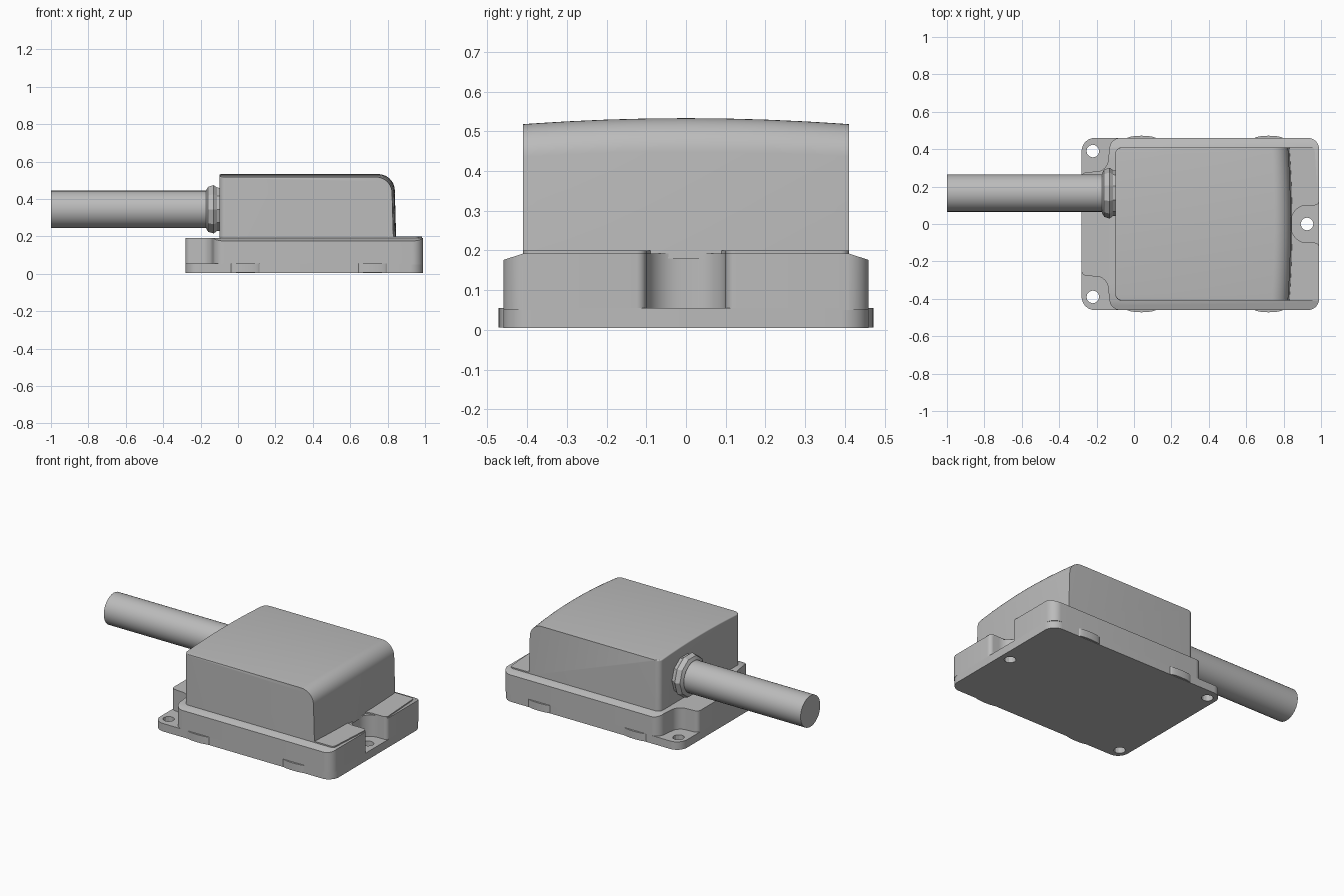
import bpy, bmesh, math
from mathutils import Vector

if "Cube" in bpy.data.objects:
    bpy.data.objects.remove(bpy.data.objects["Cube"])

grey = bpy.data.materials.new("housing grey")
grey.use_nodes = True
COLOUR = (0.5, 0.5, 0.5, 1)
grey.diffuse_color = COLOUR
grey.node_tree.nodes["Principled BSDF"].inputs["Base Color"].default_value = COLOUR


def finish(bm, name, angle=35):
    bmesh.ops.recalc_face_normals(bm, faces=bm.faces)
    mesh = bpy.data.meshes.new(name)
    bm.to_mesh(mesh)
    bm.free()
    mesh.materials.append(grey)
    ob = bpy.data.objects.new(name, mesh)
    bpy.context.collection.objects.link(ob)
    bpy.ops.object.select_all(action="DESELECT")
    ob.select_set(True)
    bpy.context.view_layer.objects.active = ob
    bpy.ops.object.shade_smooth_by_angle(angle=math.radians(angle))
    return ob


def rounded(corners, steps=8):
    """Outline with each (x, y, tangent length) corner rounded."""
    out = []
    for i, (x, y, r) in enumerate(corners):
        p = Vector((x, y))
        if r == 0:
            out.append(p)
            continue
        before = Vector(corners[i - 1][:2])
        after = Vector(corners[(i + 1) % len(corners)][:2])
        a = p + (before - p).normalized() * r
        b = p + (after - p).normalized() * r
        w = math.cos(math.pi / 4)
        for k in range(steps + 1):
            t = k / steps
            c0, c1, c2 = (1 - t) ** 2, 2 * w * t * (1 - t), t * t
            out.append((a * c0 + p * c1 + b * c2) / (c0 + c1 + c2))
    return out


def mirrored(half):
    """Complete an outline listed on the -y side by its +y mirror."""
    return half + [(x, -y, r) for x, y, r in reversed(half)]


def prism(outline, z0, z1):
    bm = bmesh.new()
    face = bm.faces.new([bm.verts.new((p[0], p[1], z0)) for p in outline])
    ext = bmesh.ops.extrude_face_region(bm, geom=[face], use_keep_orig=True)
    for v in ext["geom"]:
        if isinstance(v, bmesh.types.BMVert):
            v.co.z = z1
    return bm


def loft(rings):
    bm = bmesh.new()
    loops = [[bm.verts.new(p) for p in ring] for ring in rings]
    n = len(loops[0])
    for a, b in zip(loops, loops[1:]):
        for i in range(n):
            bm.faces.new((a[i], a[(i + 1) % n], b[(i + 1) % n], b[i]))
    bm.faces.new(loops[0])
    bm.faces.new(loops[-1])
    return bm


# Mounting plate with three screw holes
plate = finish(prism(rounded(mirrored([
    (-0.28, -0.46, 0.07), (0.99, -0.46, 0.07)])), 0.004, 0.055), "mounting_plate")
for x, y in ((-0.22, -0.39), (-0.22, 0.39), (0.925, 0)):
    bpy.ops.mesh.primitive_cylinder_add(vertices=12, radius=0.034, depth=0.4, location=(x, y, 0))
    cutter = bpy.context.object
    cutter.hide_render = True
    bpy.context.view_layer.objects.active = plate
    cut = plate.modifiers.new("screw hole", "BOOLEAN")
    cut.operation, cut.object, cut.solver = "DIFFERENCE", cutter, "EXACT"
    bpy.ops.object.modifier_apply(modifier=cut.name)
    bpy.data.objects.remove(cutter)

# Shallow bulges on both long sides of the plate
for side in (-1, 1):
    for x in (0.04, 0.72):
        arc = [(x + 0.08 * math.cos(a), side * (0.455 + 0.017 * math.sin(a)))
               for a in (math.pi * k / 10 for k in range(11))]
        finish(prism(arc, 0.006, 0.055), "side_bulge")

# Base body: notched at two corners and at the end, sloping at the long sides
body = prism(rounded(mirrored([
    (-0.28, -0.275, 0.025), (-0.145, -0.285, 0.05), (-0.125, -0.46, 0.05),
    (0.99, -0.46, 0.06), (0.99, -0.1, 0.025), (0.84, -0.1, 0.085)])), 0.05, 0.192)
for y in (-0.41, 0.41):
    bmesh.ops.bisect_plane(body, geom=body.verts[:] + body.edges[:] + body.faces[:],
                           plane_co=(0, y, 0), plane_no=(0, 1, 0))
for v in body.verts:
    if v.co.z > 0.1:
        v.co.z -= max(0, abs(v.co.y) - 0.41) * 0.32
finish(body, "base_body")

# Raised lip either side of the end notch
for side in (-1, 1):
    lip = rounded([(0.8, 0.41, 0), (0.965, 0.41, 0.02), (0.985, 0.1, 0.025),
                   (0.84, 0.1, 0.05), (0.8, 0.06, 0)])
    finish(prism([(p.x, side * p.y) for p in lip], 0.18, 0.2), "end_lip")

# Cover: rounded shoulder profile swept across, with arched top and bowed end
profile = rounded([(-0.1, 0.18, 0), (-0.1, 0.533, 0.008), (0.836, 0.533, 0.085),
                   (0.846, 0.18, 0)], 10)
HALF, R = 0.41, 0.035
edge = [HALF - R * (1 - math.cos(math.pi / 2 * k / 6)) for k in range(7)]
inner = [0.3 - 0.1 * k for k in range(7)]
stations = edge + inner + [-y for y in reversed(edge)]
rings = []
for y in stations:
    bend = (y / HALF) ** 2
    d = max(0, abs(y) - (HALF - R))
    corner = R - math.sqrt(max(0, R * R - d * d))
    ring = []
    for p in profile:
        x = p.x + (corner if p.x < 0 else 0) - (0.015 * bend if p.x > 0.7 else 0)
        ring.append((x, y, p.y - 0.015 * bend * (p.y - 0.18) / 0.35))
    rings.append(ring)
finish(loft(rings), "cover")


def turned(stations, sides, name, angle):
    """Lathed part along the cable axis from (x, radius) pairs."""
    finish(loft([[(x, 0.165 + r * math.cos(math.tau * k / sides),
                   0.345 + r * math.sin(math.tau * k / sides)) for k in range(sides)]
                 for x, r in stations]), name, angle)


# Cable and its faceted collar
turned([(-1, 0.1), (-0.09, 0.1)], 32, "cable", 35)
turned([(-0.17, 0.108), (-0.16, 0.126), (-0.13, 0.136), (-0.112, 0.122), (-0.09, 0.12)],
       10, "cable_collar", 20)
